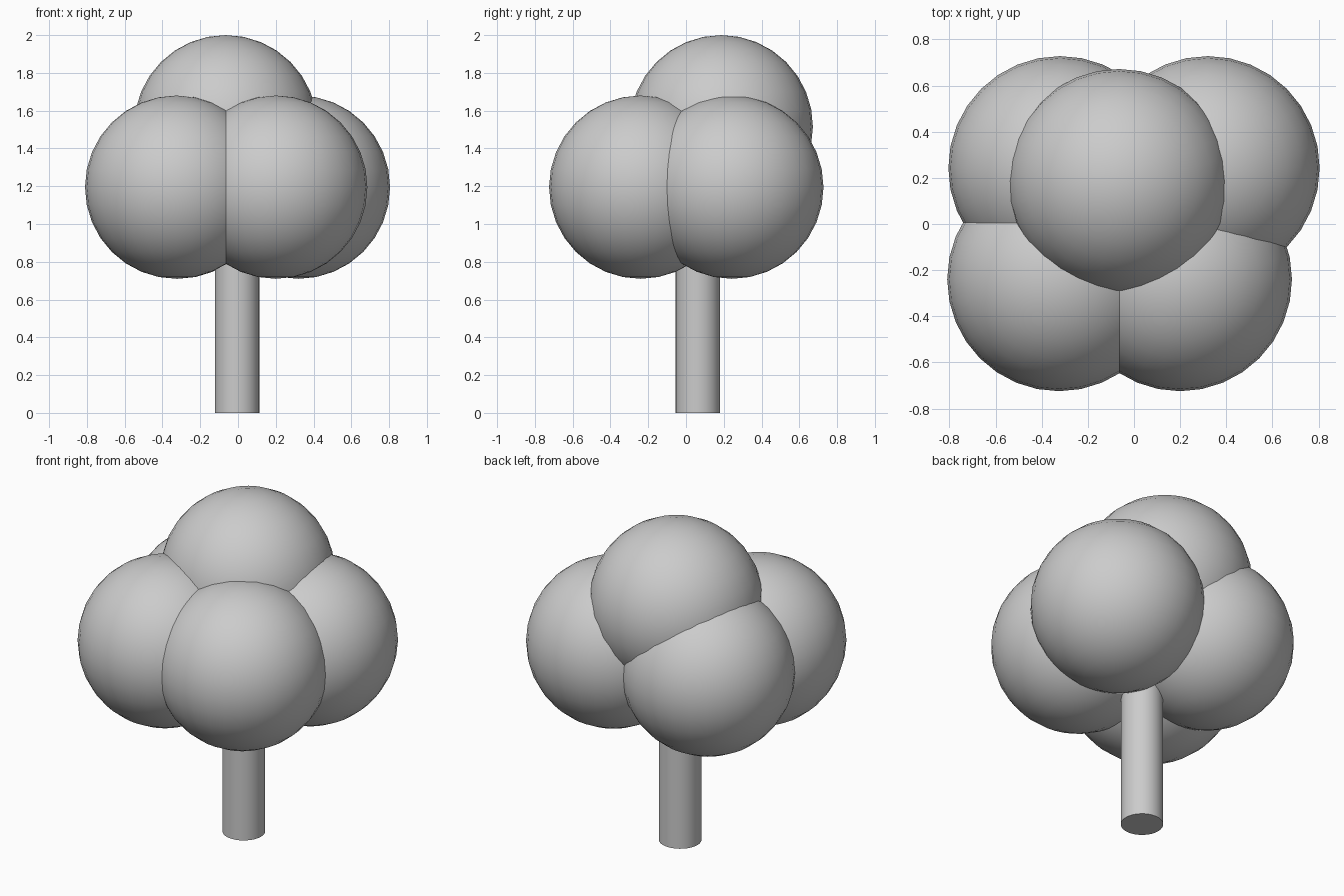
import bpy

if "Cube" in bpy.data.objects:
    bpy.data.objects.remove(bpy.data.objects["Cube"])

CROWN_R = 0.485


def smooth(obj, name):
    obj.name = name
    bpy.ops.object.shade_smooth_by_angle()


def foliage(name, x, y, z):
    bpy.ops.mesh.primitive_uv_sphere_add(segments=32, ring_count=16,
                                         radius=CROWN_R, location=(x, y, z))
    smooth(bpy.context.object, name)


# Trunk, running up into the hidden middle of the crown
TRUNK_TOP = 1.2
bpy.ops.mesh.primitive_cylinder_add(vertices=32, radius=0.118, depth=TRUNK_TOP,
                                    location=(-0.005, 0.063, TRUNK_TOP / 2))
smooth(bpy.context.object, "trunk")

# Four lower foliage balls and one on top
for name, x, y, z in [
    ("foliage_front_left", -0.325, -0.24, 1.195),
    ("foliage_front_right", 0.20, -0.24, 1.195),
    ("foliage_back_left", -0.32, 0.243, 1.195),
    ("foliage_back_right", 0.32, 0.243, 1.195),
    ("foliage_top", -0.065, 0.187, 1.515),
]:
    foliage(name, x, y, z)
